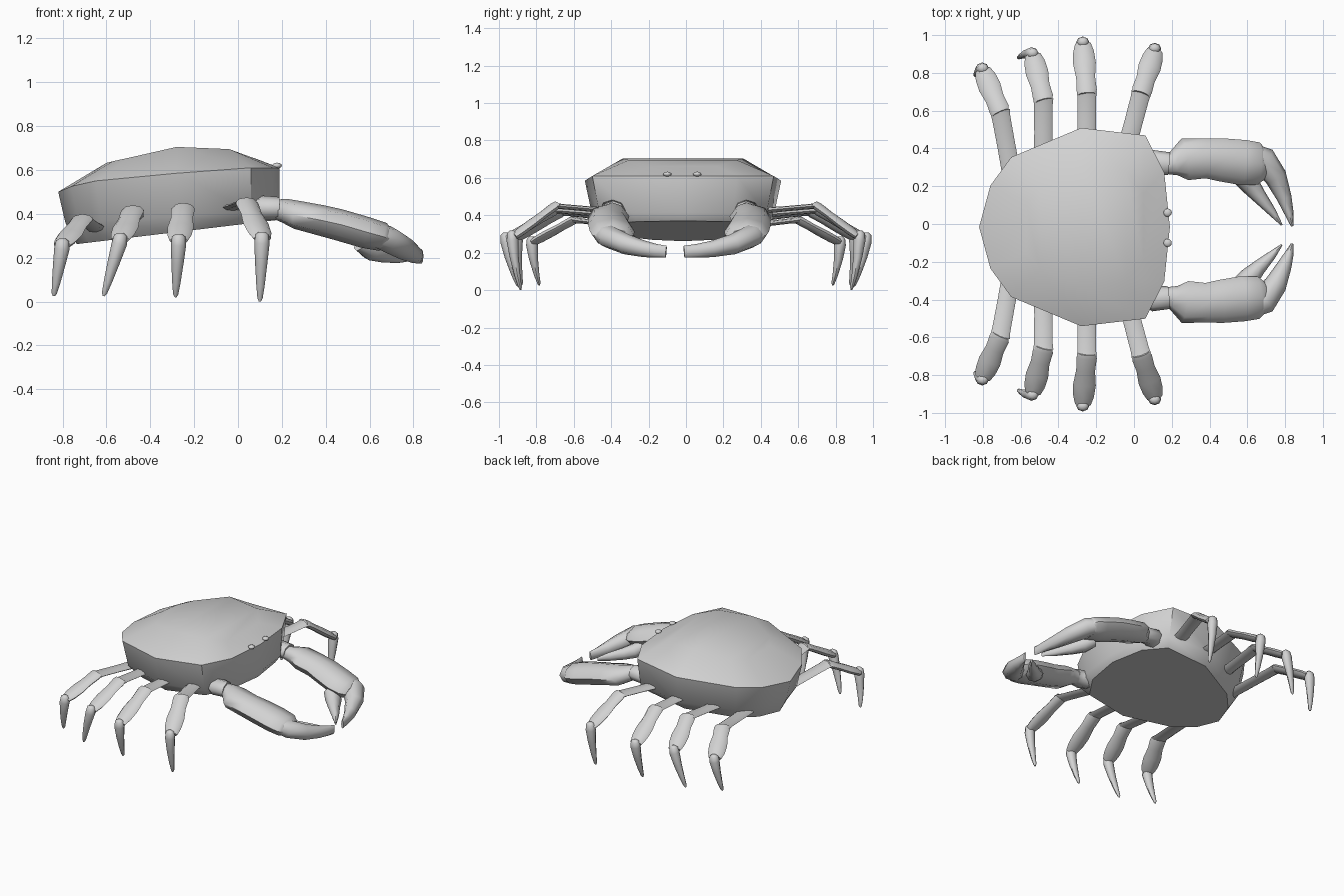
import bpy, bmesh, math
from mathutils import Vector

if "Cube" in bpy.data.objects:
    bpy.data.objects.remove(bpy.data.objects["Cube"])

grey = bpy.data.materials.new("shell_grey")
grey.diffuse_color = (0.65, 0.65, 0.65, 1)
grey.use_nodes = True
grey.node_tree.nodes["Principled BSDF"].inputs["Base Color"].default_value = grey.diffuse_color


def finish(name, bm, angle):
    bmesh.ops.recalc_face_normals(bm, faces=bm.faces)
    me = bpy.data.meshes.new(name)
    bm.to_mesh(me)
    bm.free()
    me.materials.append(grey)
    ob = bpy.data.objects.new(name, me)
    bpy.context.collection.objects.link(ob)
    bpy.ops.object.select_all(action='DESELECT')
    ob.select_set(True)
    bpy.context.view_layer.objects.active = ob
    bpy.ops.object.shade_smooth_by_angle(angle=math.radians(angle))
    return ob


def bridge(bm, a, b):
    n = len(a)
    for i in range(n):
        bm.faces.new((a[i], a[(i + 1) % n], b[(i + 1) % n], b[i]))


def limb(name, rings, up, sides=8, angle=50):
    """Loft elliptical rings (centre, half width, half depth) along a path."""
    bm = bmesh.new()
    pts = [Vector(r[0]) for r in rings]
    loops = []
    for i, (c, w, d) in enumerate(rings):
        t = (pts[min(i + 1, len(pts) - 1)] - pts[max(i - 1, 0)]).normalized()
        nrm = (Vector(up) - t * t.dot(Vector(up))).normalized()
        side = t.cross(nrm)
        loops.append([bm.verts.new(pts[i] + side * w * math.cos(k * math.tau / sides)
                                   + nrm * d * math.sin(k * math.tau / sides))
                      for k in range(sides)])
    for a, b in zip(loops, loops[1:]):
        bridge(bm, a, b)
    bm.faces.new(loops[0])
    bm.faces.new(loops[-1])
    return finish(name, bm, angle)


# Body: rim, raised inner ring, tapering wall and tilted belly, mirrored across y
rim = [(-.82, 0, .50), (-.76, .22, .525), (-.65, .37, .55), (-.28, .525, .585),
       (.06, .485, .61), (.16, .29, .61), (.19, 0, .61)]
crown = [(-.60, 0, .632), (-.57, .13, .64), (-.50, .22, .655), (-.28, .32, .705),
         (-.04, .29, .695), (.05, .18, .662), (.08, 0, .652)]
wall = [(x * .96 if x < 0 else x, y * .92, .36 + (x + .8) * .055) for x, y, z in rim]
belly_shape = [(-.735, 0), (-.68, .16), (-.57, .28), (-.27, .42),
               (.03, .40), (.13, .25), (.17, 0)]
belly = [(x, y, .262 + (x + .735) * .12) for x, y in belly_shape]


def full_loop(bm, half):
    pts = half + [(x, -y, z) for x, y, z in half[-2:0:-1]]
    return [bm.verts.new((x, y - .016, z)) for x, y, z in pts]


bm = bmesh.new()
low, side, mid, top = (full_loop(bm, h) for h in (belly, wall, rim, crown))
bridge(bm, low, side)
bridge(bm, side, mid)
bridge(bm, mid, top)
bm.faces.new(low)
n = len(top)
for i in range(6):                       # strips across the crown
    strip = [top[i], top[i + 1], top[(n - i - 1) % n], top[(n - i) % n]]
    bm.faces.new(list(dict.fromkeys(strip)))
finish("shell", bm, 40)

# Eyes
for s, y in (("left", .06), ("right", -.10)):
    bm = bmesh.new()
    bmesh.ops.create_uvsphere(bm, u_segments=12, v_segments=8, radius=.022)
    for v in bm.verts:
        v.co = Vector((v.co.x + .178, v.co.y + y, v.co.z * .6 + .62))
    finish(s + "_eye", bm, 60)

# Walking legs: hip, knee, ankle, tip
legs = [((-.64, .22, .33), (-.71, .60, .375), (-.80, .81, .26), (-.84, .785, .025)),
        ((-.48, .30, .37), (-.48, .665, .415), (-.535, .89, .285), (-.613, .88, .025)),
        ((-.25, .38, .40), (-.25, .70, .425), (-.27, .95, .28), (-.285, .90, .02)),
        ((-.05, .36, .42), (.04, .70, .45), (.11, .915, .29), (.10, .885, 0))]
for s, m in (("left", 1), ("right", -1)):
    for i, joints in enumerate(legs):
        hip, knee, ankle, tip = [Vector((x, y * m, z)) for x, y, z in joints]
        name = f"{s}_leg_{i + 1}_"
        limb(name + "upper", [(hip, .05, .018), (hip.lerp(knee, .5), .048, .014),
                              (knee.lerp(hip, .1), .049, .014), (knee, .053, .018)], (0, 0, 1))
        limb(name + "lower", [(knee.lerp(ankle, t), w, d) for t, w, d in
                              ((-.05, .046, .020), (.03, .054, .024), (.3, .050, .022),
                               (.6, .060, .024), (.85, .055, .024), (1.02, .042, .020))], (0, 0, 1))
        # Foot has a rounded top, then tapers to a point
        out = Vector((0, .015 * m, 0))
        limb(name + "foot", [(ankle + out + Vector((0, 0, .028)), .014, .012),
                             (ankle + out + Vector((0, 0, .016)), .030, .026),
                             (ankle.lerp(tip, .08) + out, .035, .032),
                             (ankle.lerp(tip, .4) + out, .028, .024),
                             (ankle.lerp(tip, .75) + out * .5, .019, .015),
                             (ankle.lerp(tip, .95), .012, .009),
                             (tip, .005, .004)], (0, m, 0))

# Pincers: arm, palm, outer and inner finger
arm = [((-.04, .20, .39), .05, .04), ((.05, .27, .41), .06, .045),
       ((.12, .325, .428), .072, .055), ((.185, .32, .425), .060, .052)]
palm = [((.17, .31, .42), .048, .045), ((.21, .32, .415), .065, .055),
        ((.27, .343, .395), .112, .065), ((.38, .347, .37), .105, .07),
        ((.46, .34, .35), .114, .072), ((.58, .325, .315), .120, .072),
        ((.66, .32, .295), .112, .066), ((.69, .32, .285), .085, .045)]
outer = [((.62, .38, .305), .05, .05), ((.68, .34, .285), .075, .062),
         ((.75, .25, .245), .060, .055), ((.795, .14, .22), .040, .044),
         ((.82, .06, .21), .025, .037), ((.838, -.01, .205), .008, .032)]
inner = [((.56, .25, .27), .045, .045), ((.61, .215, .235), .055, .05),
         ((.66, .15, .22), .040, .042), ((.73, .065, .205), .023, .03),
         ((.782, -.005, .195), .005, .012)]
for s, m, off in (("left", 1, 0), ("right", -1, -.07)):
    for part, rings in (("arm", arm), ("palm", palm),
                        ("outer_finger", outer), ("inner_finger", inner)):
        path = []
        for (x, y, z), w, d in rings:
            if m < 0 and "finger" in part and y < .2:
                y = .2 - (.2 - y) * .78      # right fingers are a little shorter
            path.append(((x, y * m + off, z), w, d))
        limb(f"{s}_pincer_{part}", path, (0, 0, 1), 8, 55)
